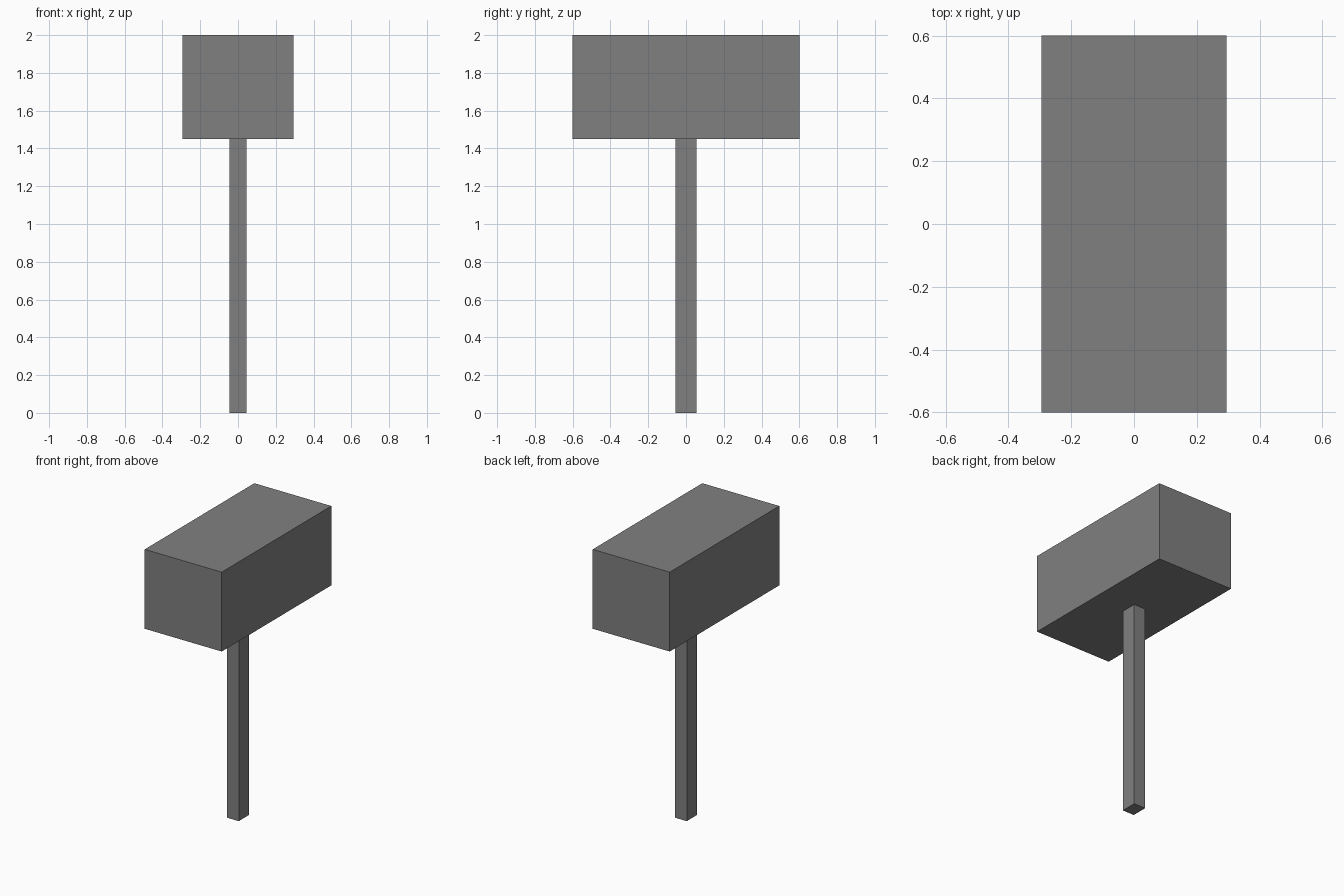
import bpy

if "Cube" in bpy.data.objects:
    bpy.data.objects.remove(bpy.data.objects["Cube"])

# One flat grey for the whole mallet
grey = bpy.data.materials.new("mid_grey")
grey.diffuse_color = (0.216, 0.216, 0.216, 1.0)
grey.use_nodes = True
grey.node_tree.nodes["Principled BSDF"].inputs["Base Color"].default_value = grey.diffuse_color


def box(name, width, depth, z0, z1):
    """Flat-faced block centred on x and y, from z0 to z1."""
    bpy.ops.mesh.primitive_cube_add(size=1, location=(0, 0, (z0 + z1) / 2))
    obj = bpy.context.object
    obj.name = name
    obj.scale = (width, depth, z1 - z0)
    bpy.ops.object.transform_apply(location=False, rotation=False, scale=True)
    obj.data.materials.append(grey)
    return obj


# Square-section handle standing on the ground
box("handle", 0.09, 0.112, 0.0, 1.45)

# Heavy block head on top
box("hammer_head", 0.59, 1.2, 1.45, 2.0)
